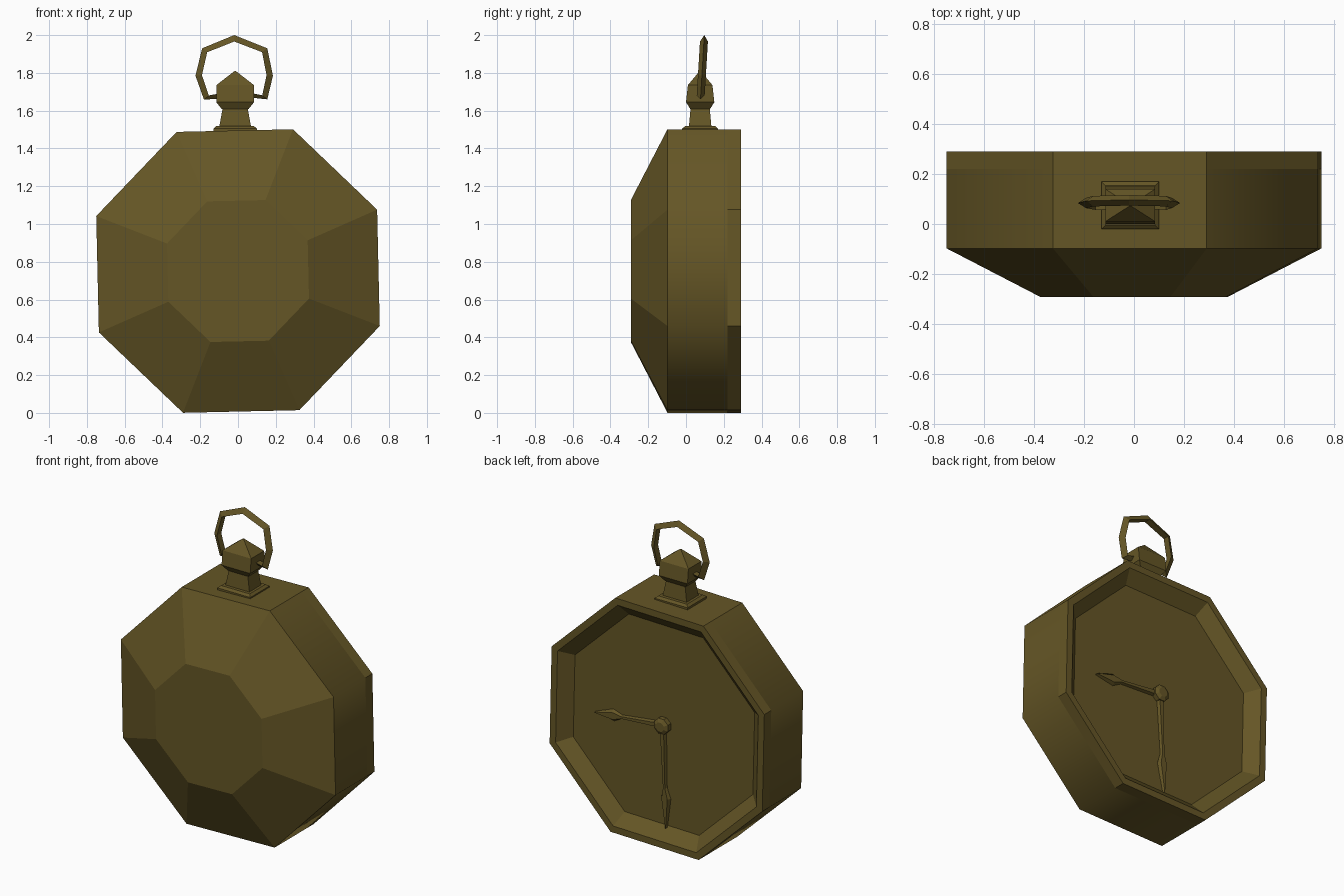
import bpy, bmesh
from math import sin, cos, radians
from mathutils import Vector, Matrix

cube = bpy.data.objects.get("Cube")
if cube:
    bpy.data.objects.remove(cube)

brass = bpy.data.materials.new("aged brass")
brass.use_nodes = True
COLOUR = (0.13, 0.093, 0.019, 1)
brass.diffuse_color = COLOUR
brass.node_tree.nodes["Principled BSDF"].inputs["Base Color"].default_value = COLOUR

CENTRE_Z = 0.751


def loft(name, rings, smooth_rule=None):
    """Skin a list of equal-sized point rings and cap both ends."""
    bm = bmesh.new()
    loops = [[bm.verts.new(p) for p in ring] for ring in rings]
    n = len(loops[0])
    for a, b in zip(loops, loops[1:]):
        for i in range(n):
            j = (i + 1) % n
            bm.faces.new((a[i], a[j], b[j], b[i]))
    bm.faces.new(loops[0])
    bm.faces.new(loops[-1])
    bmesh.ops.recalc_face_normals(bm, faces=bm.faces)
    bm.normal_update()
    for f in bm.faces:
        f.smooth = bool(smooth_rule and smooth_rule(f))
    mesh = bpy.data.meshes.new(name)
    bm.to_mesh(mesh)
    bm.free()
    mesh.materials.append(brass)
    obj = bpy.data.objects.new(name, mesh)
    bpy.context.collection.objects.link(obj)
    return obj


def octagon(radius, y, turn=23.8):
    """Eight points around the watch axis."""
    angles = [radians(turn + 45 * i) for i in range(8)]
    return [(radius * cos(a), y, CENTRE_Z + radius * sin(a)) for a in angles]


def rectangle(cx, cy, hx, hy, z):
    return [(cx + sx * hx, cy + sy * hy, z)
            for sx, sy in ((-1, -1), (1, -1), (1, 1), (-1, 1))]


# Case: domed front, sides, raised rim and recessed dial
case_profile = [(0.403, -0.292), (0.805, -0.098), (0.805, 0.22),
                (0.805, 0.29), (0.76, 0.29), (0.68, 0.22)]


def is_rounded_side(f):
    return (abs(f.normal.y) < 0.1 and f.normal.z < 0.9
            and f.calc_center_median().y < 0.2)


loft("case", [octagon(r, y) for r, y in case_profile], is_rounded_side)

# Hub that holds the hands
loft("hand_hub", [octagon(r, y, 22.5) for r, y in
                  ((0.052, 0.215), (0.052, 0.25), (0.03, 0.262))])


# Hands: slim shaft with a leaf-shaped tip, laid flat over the dial
def hand(name, length, head, widest, half_width, angle, y):
    half = [(0.0, 0.022), (head, 0.011), (widest, half_width), (length, 0.002)]
    outline = half + [(u, -w) for u, w in reversed(half)]
    turn = Matrix.Rotation(radians(-angle), 4, "Y")
    rings = []
    for depth, scale in ((y, 1), (y + 0.018, 0.6)):
        rings.append([turn @ Vector((u, 0, w * scale)) + Vector((0, depth, CENTRE_Z))
                      for u, w in outline])
    loft(name, rings)


hand("hour_hand", 0.475, 0.29, 0.35, 0.038, -5, 0.222)
hand("minute_hand", 0.64, 0.39, 0.455, 0.034, -92.4, 0.226)

# Stem: foot plate, neck, and crown with a pyramid top
CX, CY = -0.015, 0.08


def stack(name, sections):
    loft(name, [rectangle(CX, CY - 0.005, hx, hy, z) for hx, hy, z in sections])


stack("stem_foot", [(0.115, 0.095, 1.49), (0.115, 0.095, 1.505), (0.1, 0.08, 1.518)])
stack("stem_neck", [(0.085, 0.06, 1.51), (0.065, 0.05, 1.62)])
stack("crown", [(0.072, 0.053, 1.61), (0.1, 0.075, 1.645),
                (0.1, 0.065, 1.735), (0.003, 0.003, 1.81)])

# Bow: open ring with a triangular section, sharp edge outwards
bow_centre = Vector((-0.02, 0.085, 1.80))
path = [(-0.09, 1.665), (-0.18, 1.658), (-0.225, 1.785), (-0.19, 1.93), (-0.02, 2.0),
        (0.155, 1.93), (0.185, 1.785), (0.155, 1.66), (0.06, 1.67)]
bow = []
for x, z in path:
    edge = Vector((x, 0.085 + (z - 1.8) * 0.06, z))
    inward = (bow_centre - edge).normalized() * 0.034
    bow.append([edge, edge + inward + Vector((0, -0.021, 0)),
                edge + inward + Vector((0, 0.021, 0))])
loft("bow", bow)
